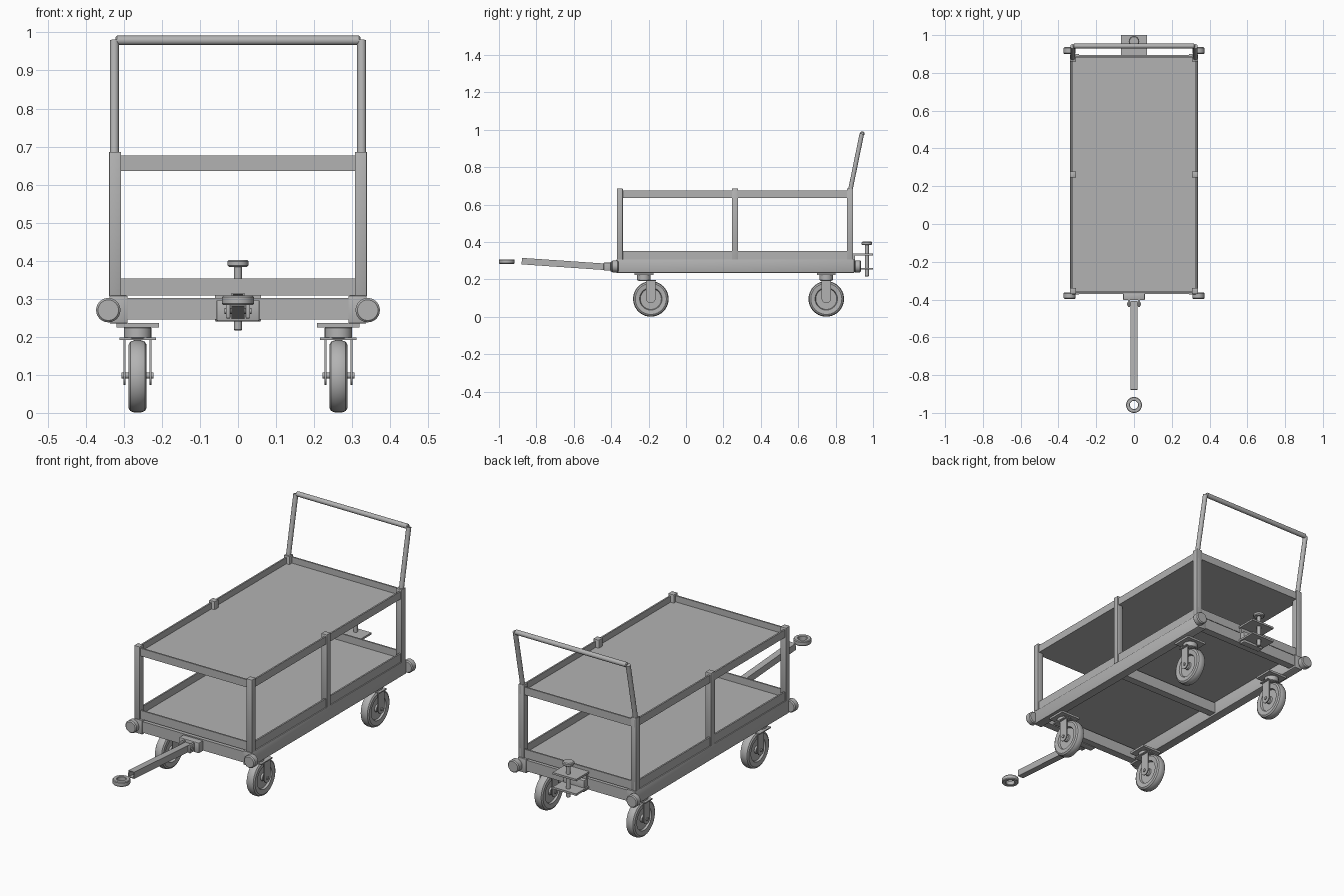
import bpy, bmesh
from math import pi, radians
from mathutils import Vector, Matrix

if "Cube" in bpy.data.objects:
    bpy.data.objects.remove(bpy.data.objects["Cube"])

metal = bpy.data.materials.new("plain_grey")
metal.use_nodes = True
GREY = (0.45, 0.45, 0.45, 1)
metal.diffuse_color = GREY
metal.node_tree.nodes["Principled BSDF"].inputs["Base Color"].default_value = GREY
parts = []


def finish(name, bm, matrix=Matrix()):
    bmesh.ops.remove_doubles(bm, verts=bm.verts, dist=1e-5)
    bmesh.ops.recalc_face_normals(bm, faces=bm.faces)
    mesh = bpy.data.meshes.new(name)
    bm.to_mesh(mesh)
    bm.free()
    mesh.materials.append(metal)
    obj = bpy.data.objects.new(name, mesh)
    obj.matrix_world = matrix
    bpy.context.collection.objects.link(obj)
    parts.append(obj)
    return obj


def box(name, x, y, z, bevel=0.0):
    """Box from (min, max) spans."""
    bm = bmesh.new()
    bmesh.ops.create_cube(bm, size=1)
    spans = (x, y, z)
    bmesh.ops.scale(bm, vec=[b - a for a, b in spans], verts=bm.verts)
    bmesh.ops.translate(bm, vec=[(a + b) / 2 for a, b in spans], verts=bm.verts)
    if bevel:
        bmesh.ops.bevel(bm, geom=bm.edges[:], offset=bevel, segments=2,
                        profile=0.5, affect='EDGES')
    return finish(name, bm)


def lathe(name, profile, start, direction, steps=32, closed=False, turn=0.0):
    """Spin (radius, height) points about an axis."""
    bm = bmesh.new()
    verts = [bm.verts.new((r, 0, h)) for r, h in profile]
    pairs = list(zip(verts, verts[1:]))
    if closed:
        pairs.append((verts[-1], verts[0]))
    edges = [bm.edges.new(p) for p in pairs]
    bmesh.ops.spin(bm, geom=verts + edges, cent=(0, 0, 0), axis=(0, 0, 1),
                   angle=2 * pi, steps=steps, use_duplicate=False)
    rot = Vector(direction).to_track_quat('Z', 'Y').to_matrix().to_4x4()
    return finish(name, bm, Matrix.Translation(start) @ rot @ Matrix.Rotation(turn, 4, 'Z'))


def rod(name, a, b, r, soft=0.0, steps=24):
    """Cylinder between two points with optional chamfered ends."""
    d = Vector(b) - Vector(a)
    n = d.length
    profile = [(0, 0), (r - soft, 0), (r, soft), (r, n - soft), (r - soft, n), (0, n)]
    return lathe(name, profile, a, d, steps)


FRONT, BACK, MID, HALF = -0.365, 0.893, 0.262, 0.335
SIDES = (("right", -1), ("left", 1))


def span(s, a, b):
    return tuple(sorted((s * a, s * b)))


# Base frame
for side, s in SIDES:
    box(f"{side}_base_beam", span(s, 0.29, 0.338), (-0.373, 0.9), (0.235, 0.308), 0.003)
for label, y in (("front", -0.35), ("middle", MID), ("back", 0.876)):
    box(f"{label}_cross_beam", (-0.29, 0.29), (y - 0.02, y + 0.02), (0.245, 0.302))

# Two decks with their rails
for label, z, top in (("lower", 0.308, 0.353), ("upper", 0.636, 0.676)):
    box(f"{label}_deck", (-0.33, 0.33), (FRONT + 0.005, BACK - 0.005), (z, z + 0.008))
    for side, s in SIDES:
        box(f"{side}_{label}_rail", span(s, 0.325, 0.333), (FRONT, BACK), (z, top))
    for end, y in (("front", FRONT + 0.003), ("back", BACK - 0.011)):
        box(f"{end}_{label}_rail", (-0.325, 0.325), (y, y + 0.008), (z, top))

# Posts and push handle
for side, s in SIDES:
    for label, y in (("front", -0.354), ("middle", MID), ("back", 0.877)):
        box(f"{side}_{label}_post", span(s, 0.307, 0.339),
            (y - 0.016, y + 0.016), (0.306, 0.686), 0.002)
    rod(f"{side}_handle_upright", (s * 0.325, 0.879, 0.68), (s * 0.325, 0.94, 0.979), 0.012)
rod("handle_bar", (-0.322, 0.942, 0.979), (0.322, 0.942, 0.979), 0.0125, 0.004)

# Corner bumpers
for side, s in SIDES:
    for end, a, b in (("front", -0.362, -0.397), ("back", 0.9, 0.936)):
        rod(f"{side}_{end}_bumper", (s * 0.341, a, 0.27), (s * 0.341, b, 0.27), 0.032, 0.005, 32)

# Casters: the front pair swivels, the back pair is fixed
half_tyre = [(0.018, 0.02), (0.02, 0.011), (0.056, 0.011), (0.06, 0.021),
             (0.083, 0.024), (0.091, 0.019), (0.095, 0.009)]
tyre = [(0, 0.02)] + half_tyre + [(r, -h) for r, h in reversed(half_tyre)] + [(0, -0.02)]
AXLE = 0.098
for side, s in SIDES:
    x = s * 0.264
    for end, y, pivot in (("front", -0.188, -0.225), ("back", 0.75, 0.75)):
        name = f"{side}_{end}_caster"
        lathe(f"{name}_wheel", tyre, (x, y, 0.096), (1, 0, 0), 40)
        box(f"{name}_plate", (x - 0.056, x + 0.056), (pivot - 0.05, pivot + 0.05), (0.225, 0.236))
        rod(f"{name}_swivel", (x, pivot, 0.195), (x, pivot, 0.226), 0.036, 0.003)
        box(f"{name}_bridge", (x - 0.048, x + 0.048),
            (min(pivot, y) - 0.03, y + 0.027), (0.192, 0.198))
        for k in (-1, 1):
            a, b = span(k, 0.032, 0.037)
            box(f"{name}_fork", (x + a, x + b), (y - 0.025, y + 0.025), (AXLE, 0.193))
            rod(f"{name}_fork_end", (x + a, y, AXLE), (x + b, y, AXLE), 0.025)
        rod(f"{name}_axle", (x - 0.042, y, AXLE), (x + 0.042, y, AXLE), 0.008, 0, 12)

# Front tow bracket, clevis, drawbar and ring
box("tow_bracket", (-0.057, 0.057), (-0.403, -0.365), (0.241, 0.296), 0.004)
for side, s in SIDES:
    box(f"{side}_clevis_lug", span(s, 0.02, 0.032), (-0.44, -0.4), (0.248, 0.29), 0.003)
rod("clevis_pin", (-0.036, -0.424, 0.268), (0.036, -0.424, 0.268), 0.008)
bar_start, bar_end = Vector((0, -0.41, 0.266)), Vector((0, -0.878, 0.298))
length = (bar_end - bar_start).length
outer, inner = 0.0245, 0.019
lathe("drawbar", [(outer, 0), (outer, length), (inner, length), (inner, 0)],
      bar_start, bar_end - bar_start, 4, True, radians(45))
lathe("tow_ring", [(0.022, 0.002), (0.024, 0), (0.039, 0), (0.042, 0.004), (0.042, 0.021),
                   (0.039, 0.025), (0.024, 0.025), (0.022, 0.023)],
      (0, -0.958, 0.283), (0, 0, 1), 32, True)

# Back coupling with drop pin
box("coupling_block", (-0.06, 0.06), (0.89, 0.925), (0.24, 0.3), 0.003)
for label, z in (("lower", 0.252), ("upper", 0.328)):
    box(f"{label}_coupling_plate", (-0.068, 0.068), (0.893, 1.0), (z, z + 0.01))
box("coupling_web", (-0.06, 0.06), (0.893, 0.903), (0.252, 0.338))
rod("coupling_pin", (0, 0.967, 0.217), (0, 0.967, 0.388), 0.0105, 0.002)
rod("pin_knob", (0, 0.967, 0.384), (0, 0.967, 0.402), 0.028, 0.004)

# Smooth curved surfaces, keep hard edges crisp
bpy.ops.object.select_all(action='DESELECT')
for obj in parts:
    obj.select_set(True)
bpy.context.view_layer.objects.active = parts[0]
bpy.ops.object.shade_smooth_by_angle(angle=radians(35))
